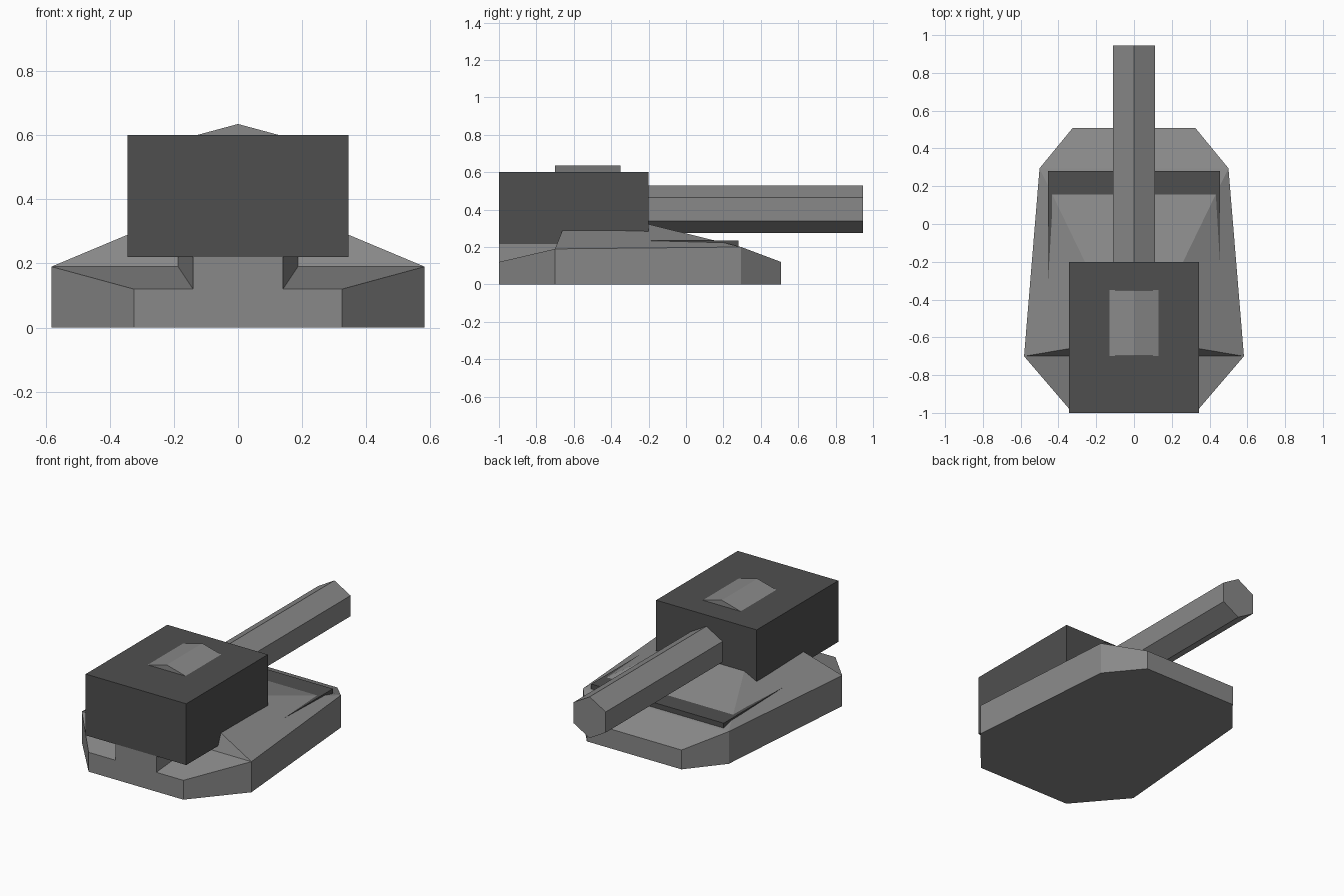
import bpy
import bmesh
import math

if "Cube" in bpy.data.objects:
    bpy.data.objects.remove(bpy.data.objects["Cube"])


def material(name, v):
    m = bpy.data.materials.new(name)
    m.diffuse_color = (v, v, v, 1)
    m.use_nodes = True
    m.node_tree.nodes["Principled BSDF"].inputs["Base Color"].default_value = m.diffuse_color
    return m


light = material("light grey", 0.25)
dark = material("dark grey", 0.078)


def build(name, verts, faces, mat):
    bm = bmesh.new()
    vs = [bm.verts.new(v) for v in verts]
    for f in faces:
        bm.faces.new([vs[i] for i in f])
    bmesh.ops.recalc_face_normals(bm, faces=bm.faces)
    me = bpy.data.meshes.new(name)
    bm.to_mesh(me)
    bm.free()
    me.materials.append(mat)
    ob = bpy.data.objects.new(name, me)
    bpy.context.collection.objects.link(ob)
    return ob


def loft(name, a, b, mat):
    """Closed solid between two matching loops."""
    n = len(a)
    faces = [tuple(range(n)), tuple(range(n, 2 * n))]
    faces += [(i, (i + 1) % n, n + (i + 1) % n, n + i) for i in range(n)]
    return build(name, a + b, faces, mat)


def box(name, w, y0, y1, z0, z1, mat):
    ring = [(-w, z0), (w, z0), (w, z1), (-w, z1)]
    return loft(name, [(x, y0, z) for x, z in ring], [(x, y1, z) for x, z in ring], mat)


# Hull: eight-sided rim with sloped decks and a raised sloped roof
half = [(0.325, -1.0, 0.12), (0.582, -0.7, 0.19), (0.5, 0.295, 0.2), (0.325, 0.508, 0.12)]
rim = half + [(-x, y, z) for x, y, z in reversed(half)]
base = [(x, y, 0) for x, y, z in rim]
roof = [(0.26, -0.646, 0.325), (0.26, -0.2, 0.322), (-0.26, -0.2, 0.322), (-0.26, -0.646, 0.325)]
faces = [tuple(range(8))]
faces += [(i, (i + 1) % 8, 8 + (i + 1) % 8, 8 + i) for i in range(8)]
faces += [(8, 9, 14, 15),      # rear deck
          (10, 11, 12, 13),    # nose deck
          (9, 10, 17, 16),     # side slopes
          (13, 14, 19, 18),
          (10, 13, 18, 17),    # nose slope
          (9, 16, 19, 14),     # rear wall
          (16, 17, 18, 19)]
build("hull", base + rim + roof, faces, light)

# Block under the turret, widening forwards between the two notches
foot = [(-0.14, -1.0), (0.14, -1.0), (0.187, -0.7), (0.187, -0.64), (-0.187, -0.64), (-0.187, -0.7)]
loft("turret_support", [(x, y, 0.12) for x, y in foot], [(x, y, 0.22) for x, y in foot], light)

# Dark plate poking out through the nose slope
box("deck_plate", 0.455, -0.55, 0.28, 0.14, 0.234, dark)

# Turret box
box("turret", 0.345, -1.0, -0.2, 0.22, 0.6, dark)

# Low ridged hatch on top
ridge = [(-0.13, 0.59), (0.13, 0.59), (0.13, 0.6), (0, 0.635), (-0.13, 0.6)]
loft("hatch", [(x, -0.7, z) for x, z in ridge], [(x, -0.35, z) for x, z in ridge], light)

# Six-sided barrel with a corner on top
r = 0.128
hexa = [(r * math.sin(i * math.pi / 3), 0.402 + r * math.cos(i * math.pi / 3)) for i in range(6)]
loft("barrel", [(x, -0.25, z) for x, z in hexa], [(x, 0.945, z) for x, z in hexa], light)
